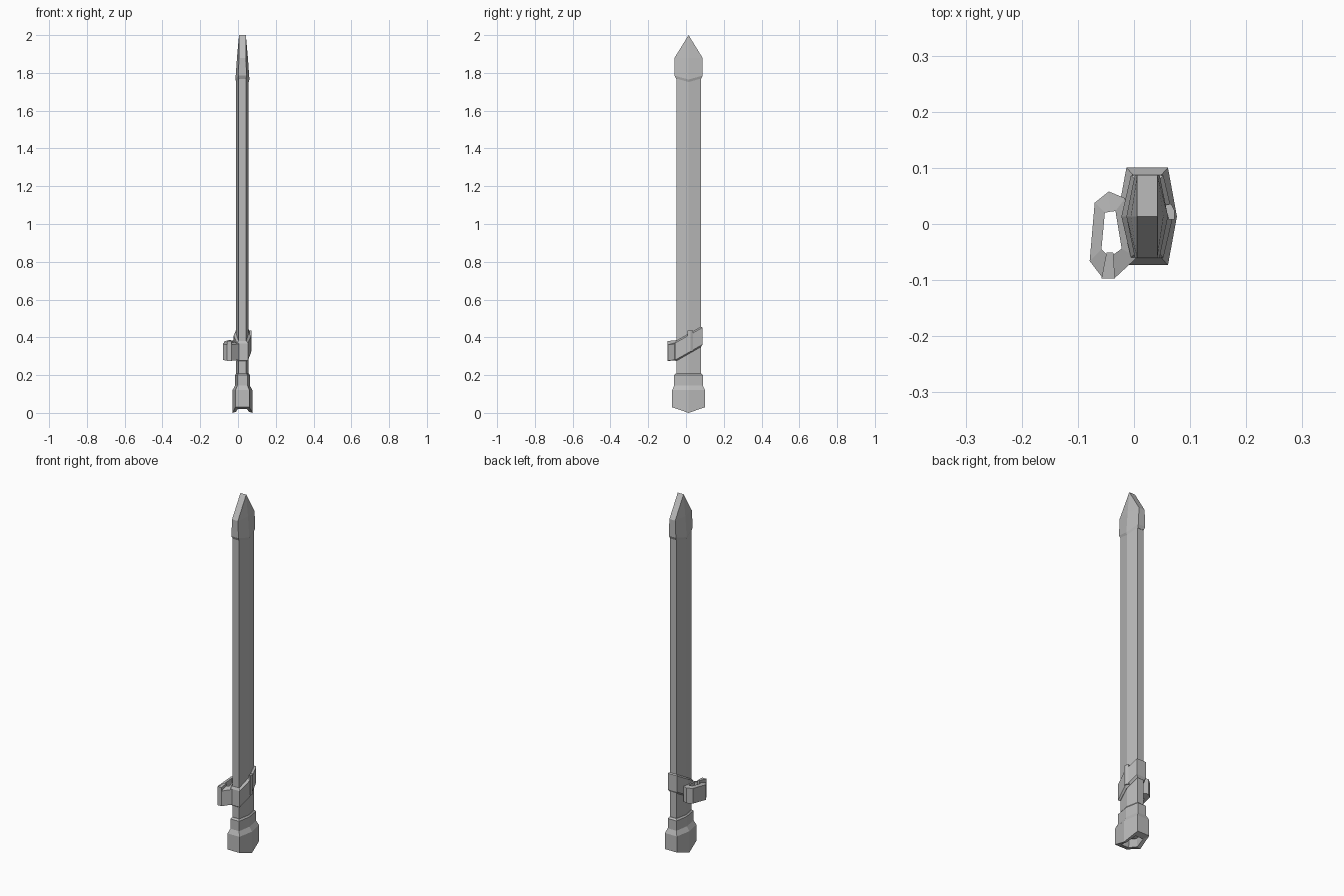
import bpy, bmesh

CX, CY = 0.0235, 0.0135

if "Cube" in bpy.data.objects:
    bpy.data.objects.remove(bpy.data.objects["Cube"])

grey = bpy.data.materials.new("plain grey")
grey.use_nodes = True
grey.diffuse_color = (0.5, 0.5, 0.5, 1)
grey.node_tree.nodes["Principled BSDF"].inputs["Base Color"].default_value = (0.5, 0.5, 0.5, 1)


def finish(name, bm):
    bmesh.ops.remove_doubles(bm, verts=bm.verts, dist=1e-5)
    bmesh.ops.recalc_face_normals(bm, faces=bm.faces)
    mesh = bpy.data.meshes.new(name)
    bm.to_mesh(mesh)
    bm.free()
    mesh.materials.append(grey)
    obj = bpy.data.objects.new(name, mesh)
    bpy.context.collection.objects.link(obj)
    return obj


def hexagon(end_w, mid_w, depth, z_end, z_mid, slope=0):
    """Flattened hexagon with flat front and back ends and ridged sides."""
    half = [(end_w, -depth, z_end), (mid_w, 0, z_mid), (end_w, depth, z_end)]
    points = half + [(-x, y, z) for x, y, z in reversed(half)]
    return [(CX + x, CY + y, z + slope * y) for x, y, z in points]


def bridge(bm, a, b):
    for i in range(len(a)):
        j = (i + 1) % len(a)
        bm.faces.new((a[i], a[j], b[j], b[i]))


def loft(name, sections):
    bm = bmesh.new()
    rings = [[bm.verts.new(p) for p in s] for s in sections]
    for a, b in zip(rings, rings[1:]):
        bridge(bm, a, b)
    # Fan each end as two planar halves meeting on the ridge
    for r in (rings[0], rings[-1]):
        bm.faces.new((r[0], r[1], r[4], r[5]))
        bm.faces.new((r[1], r[2], r[3], r[4]))
    bmesh.ops.dissolve_degenerate(bm, dist=1e-5, edges=bm.edges)
    return finish(name, bm)


# Long hexagonal body
loft("scabbard_body", [hexagon(0.02, 0.033, 0.065, z, z) for z in (0.1, 1.8)])

# Pointed cap with a bevelled lower lip
loft("pointed_tip", [
    hexagon(0.019, 0.032, 0.066, 1.768, 1.748),
    hexagon(0.022, 0.037, 0.074, 1.785, 1.765),
    hexagon(0.018, 0.029, 0.074, 1.88, 1.88),
    hexagon(0.018, 0.018, 0, 2, 2)])

# Flared foot with a hollow recess in its V-shaped underside
loft("foot_cap", [
    hexagon(0.022, 0.03, 0.05, 0.065, 0.05),
    hexagon(0.024, 0.034, 0.055, 0.021, 0.006),
    hexagon(0.037, 0.053, 0.087, 0.03, 0),
    hexagon(0.037, 0.053, 0.087, 0.12, 0.12),
    hexagon(0.027, 0.039, 0.076, 0.145, 0.145),
    hexagon(0.027, 0.039, 0.076, 0.2, 0.2),
    hexagon(0.021, 0.034, 0.067, 0.208, 0.208)])

# Slanted strap around the body
SLOPE = 0.57
loft("slanted_strap", [
    hexagon(0.022, 0.035, 0.067, 0.312, 0.312, SLOPE),
    hexagon(0.029, 0.046, 0.073, 0.32, 0.32, SLOPE),
    hexagon(0.029, 0.046, 0.073, 0.41, 0.41, SLOPE),
    hexagon(0.022, 0.035, 0.067, 0.418, 0.418, SLOPE)])


def prism(name, outline, z_low, z_high, slope=0):
    bm = bmesh.new()
    low, high = [[bm.verts.new((x, y, z + slope * y)) for x, y in outline]
                 for z in (z_low, z_high)]
    bridge(bm, low, high)
    bm.faces.new(low)
    bm.faces.new(high)
    return finish(name, bm)


# Small keeper on the strap ridge
prism("strap_keeper", [(0.062, 0.008), (0.072, 0.008), (0.072, 0.024),
                       (0.066, 0.036), (0.056, 0.034)], 0.325, 0.435)

# Open hanging loop beside the strap
outer = [(-0.079, -0.066), (-0.056, -0.096), (-0.034, -0.096), (0.005, -0.06),
         (-0.016, 0.046), (-0.045, 0.058), (-0.07, 0.038)]
inner = [(-0.058, -0.045), (-0.049, -0.054), (-0.036, -0.054), (-0.022, -0.044),
         (-0.033, 0.023), (-0.042, 0.022), (-0.052, 0.02)]
bm = bmesh.new()
loops = [[bm.verts.new((x, y, z + 0.15 * y)) for x, y in outline]
         for outline, z in ((outer, 0.29), (outer, 0.375), (inner, 0.38), (inner, 0.285))]
for k in range(4):
    bridge(bm, loops[k], loops[(k + 1) % 4])
finish("hanging_loop", bm)

# Narrow clasp wrapped over the front of the loop
prism("loop_clasp", [(-0.058, -0.097), (-0.034, -0.097),
                     (-0.037, -0.051), (-0.049, -0.051)], 0.285, 0.39, 0.1)
